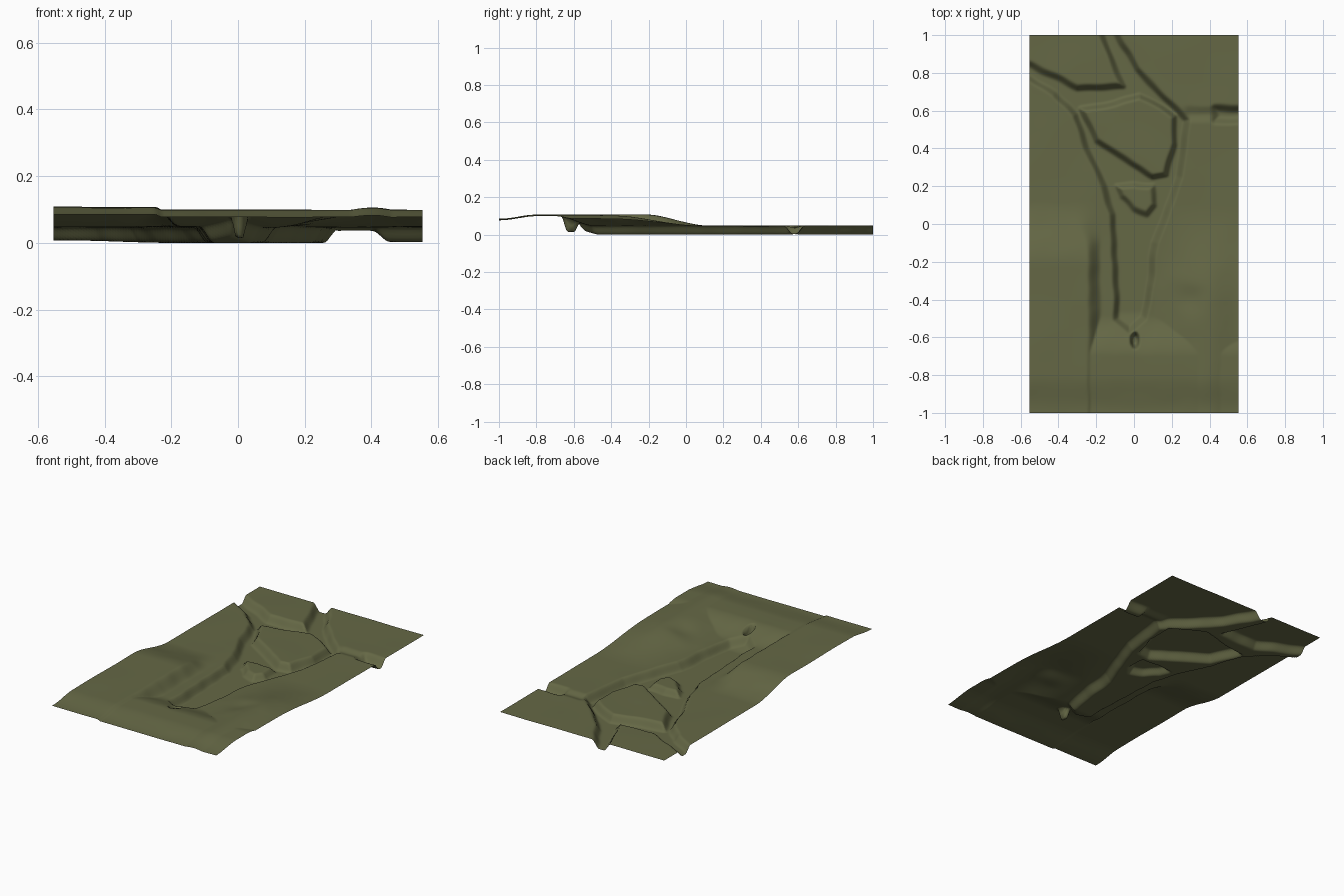
import bpy, bmesh, math
from mathutils import Vector, noise

if "Cube" in bpy.data.objects:
    bpy.data.objects.remove(bpy.data.objects["Cube"])

# --- plan outlines (x, y) ---
RIVER = [(-.21, 1.1), (-.09, .8), (-.06, .73), (-.3, .72), (-.42, .78), (-.65, .89), (-.65, .83),
         (-.42, .69), (-.31, .58), (-.25, .4), (-.16, .2), (-.115, .05), (-.1, -.2), (-.09, -.5),
         (-.02, -.56), (.05, -.5), (.08, -.35), (.11, -.1), (.17, .05), (.24, .25), (.28, .55),
         (.2, .63), (.02, .82), (-.15, 1.1)]
BIG_ISLAND = [(-.28, .61), (-.1, .64), (.03, .68), (.14, .62), (.215, .57), (.215, .42), (.17, .26),
              (.1, .25), (-.08, .36), (-.2, .44)]
SMALL_ISLAND = [(-.09, .2), (0, .21), (.1, .2), (.11, .1), (.07, .05), (0, .08), (-.07, .14)]
EAST_POOL = [(.43, .61), (.65, .61), (.65, .55), (.43, .55)]


def smooth(a, b, v):
    t = min(1, max(0, (v - a) / (b - a)))
    return t * t * (3 - 2 * t)


def signed_distance(p, poly):
    """Distance to the outline, negative inside."""
    best, inside = 9, False
    for (ax, ay), (bx, by) in zip(poly, poly[1:] + poly[:1]):
        dx, dy = bx - ax, by - ay
        t = min(1, max(0, ((p[0] - ax) * dx + (p[1] - ay) * dy) / (dx * dx + dy * dy)))
        best = min(best, math.hypot(p[0] - ax - t * dx, p[1] - ay - t * dy))
        if (ay > p[1]) != (by > p[1]) and p[0] < ax + (p[1] - ay) / dy * dx:
            inside = not inside
    return -best if inside else best


def ground(x, y):
    """Plain in the north, hills round a valley in the south."""
    west = smooth(-.17, -.25 - .08 * smooth(-.15, .1, y), x) * smooth(.12, -.22, y) * .06
    east = smooth(.1, .4, x) * smooth(.1, -.42, y) * .058
    east *= 1 - .35 * smooth(.4, .56, x)
    south = smooth(-.48, -.7, y) * .052
    rise = max(west, east, south)
    rise -= .022 * smooth(-.8, -1, y)
    scoop = .012 * math.exp(-((x - .3) / .08) ** 2 - ((y + .4) / .07) ** 2)
    ditch = .012 * smooth(.05, .0, abs(y - .58)) * smooth(.24, .3, x)
    return .05 + rise - scoop - ditch


def height(x, y):
    wob = noise.noise(Vector((x * 9, y * 9, 3))) * .008
    p = (x + wob, y + wob)
    h = ground(*p) + noise.noise(Vector((x * 4, y * 4, 0))) * .0025
    # river bed with two islands standing in it
    bed = .003 + .007 * smooth(-.2, -.5, x) + .02 * smooth(-.46, -.56, y)
    wet = smooth(.022, -.022, signed_distance(p, RIVER))
    dry = max(smooth(.018, -.022, signed_distance(p, BIG_ISLAND)),
              .75 * smooth(.018, -.022, signed_distance(p, SMALL_ISLAND)))
    h += (bed - h) * wet * (1 - dry)
    h += (.006 - h) * smooth(.03, -.025, signed_distance(p, EAST_POOL))
    # spring hole at the head of the valley
    pit = math.hypot((x - .005) / .028, (y + .615) / .052)
    return h + (.018 - h) * smooth(1, .35, pit)


# --- terrain sheet ---
bm = bmesh.new()
bmesh.ops.create_grid(bm, x_segments=140, y_segments=250, size=1)
for v in bm.verts:
    x, y = v.co.x * .553, v.co.y
    v.co = (x, y, height(x, y))
low = min(v.co.z for v in bm.verts)
for v in bm.verts:
    v.co.z -= low
mesh = bpy.data.meshes.new("terrain")
bm.to_mesh(mesh)
bm.free()
terrain = bpy.data.objects.new("terrain", mesh)
bpy.context.collection.objects.link(terrain)
for f in mesh.polygons:
    f.use_smooth = True

olive = bpy.data.materials.new("olive ground")
olive.diffuse_color = (.13, .138, .06, 1)
olive.use_nodes = True
olive.node_tree.nodes["Principled BSDF"].inputs["Base Color"].default_value = olive.diffuse_color
mesh.materials.append(olive)
